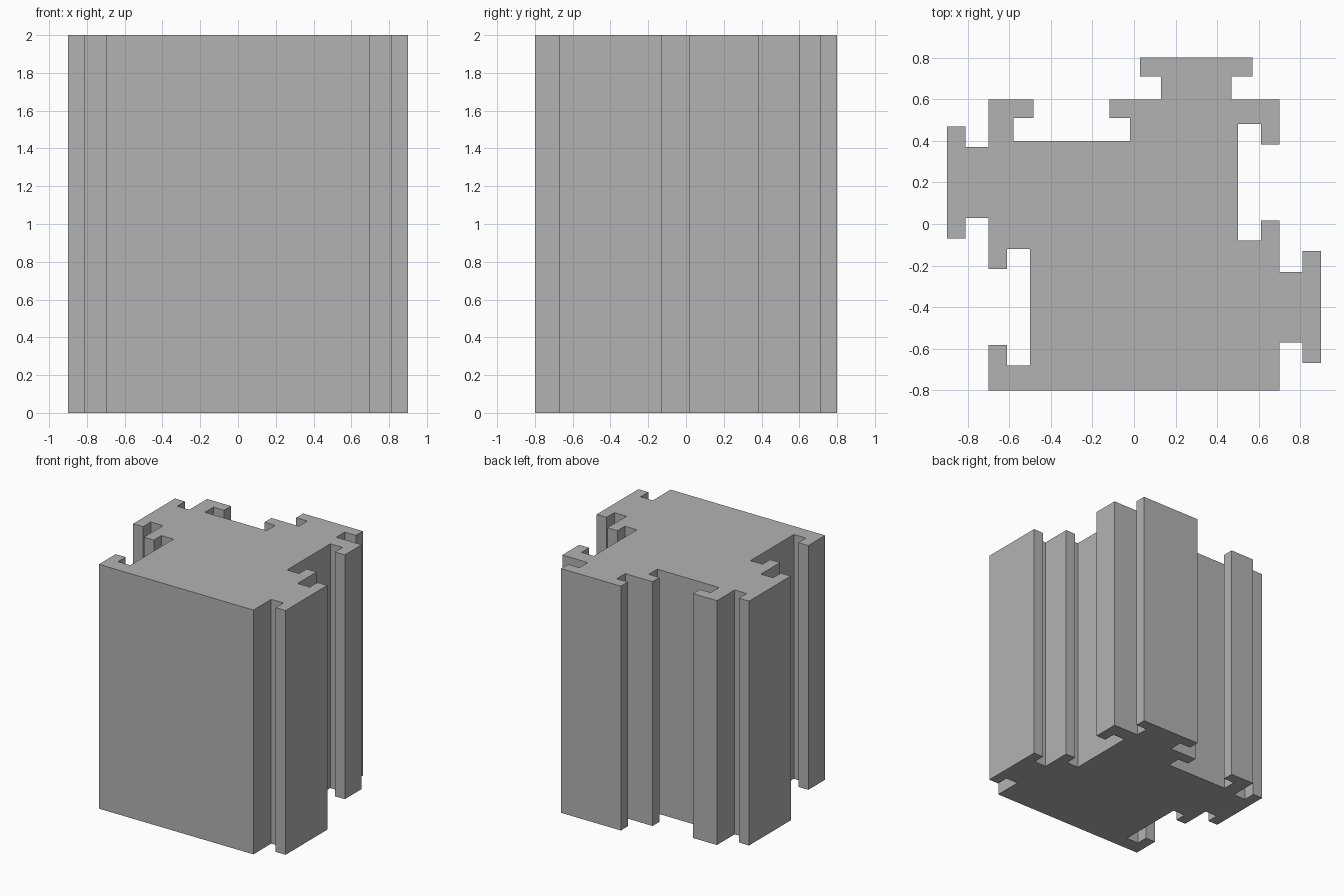
import bpy
import bmesh
from mathutils import Matrix, Vector

if "Cube" in bpy.data.objects:
    bpy.data.objects.remove(bpy.data.objects["Cube"], do_unlink=True)

HALF = 0.7                      # half width of the square core
HEIGHT = 2.0
CENTRE = Vector((0, -0.1))
OFFSET = 0.3                    # tab and slot distance from the side's middle
LIP, DEPTH = 0.09, 0.2          # lip thickness and full joint depth


def joint(u, mouth, wide, near, far):
    """T-shaped joint along a side: (position along side, distance outward)."""
    return [(u - mouth, 0), (u - mouth, near), (u - wide, near), (u - wide, far),
            (u + wide, far), (u + wide, near), (u + mouth, near), (u + mouth, 0)]


# One interlocking side: outward tab first, then matching slot
side = joint(-OFFSET, 0.17, 0.27, DEPTH - LIP, DEPTH)
side += joint(OFFSET, 0.1825, 0.28, -LIP, -DEPTH)
side += [(HALF, 0)]

# Right, back and left sides repeat by quarter turns; the front stays flat
outline = [Vector((-HALF, -HALF)), Vector((HALF, -HALF))]
for turn in range(3):
    spin = Matrix.Rotation(turn * 1.5707963, 2)
    outline += [spin @ Vector((HALF + v, u)) for u, v in side]
outline.pop()                   # last corner closes onto the first

# Extrude the outline to a solid block
bm = bmesh.new()
base = bm.faces.new([bm.verts.new((*(p + CENTRE), 0)) for p in outline])
top = bmesh.ops.extrude_face_region(bm, geom=[base], use_keep_orig=True)["geom"]
bmesh.ops.translate(bm, vec=(0, 0, HEIGHT),
                    verts=[g for g in top if isinstance(g, bmesh.types.BMVert)])
bmesh.ops.recalc_face_normals(bm, faces=bm.faces)
mesh = bpy.data.meshes.new("interlocking_block")
bm.to_mesh(mesh)
bm.free()

# Plain grey finish
grey = bpy.data.materials.new("plain_grey")
grey.use_nodes = True
colour = (0.45, 0.45, 0.45, 1)
grey.diffuse_color = colour
grey.node_tree.nodes["Principled BSDF"].inputs["Base Color"].default_value = colour
mesh.materials.append(grey)

block = bpy.data.objects.new("interlocking_block", mesh)
bpy.context.collection.objects.link(block)
